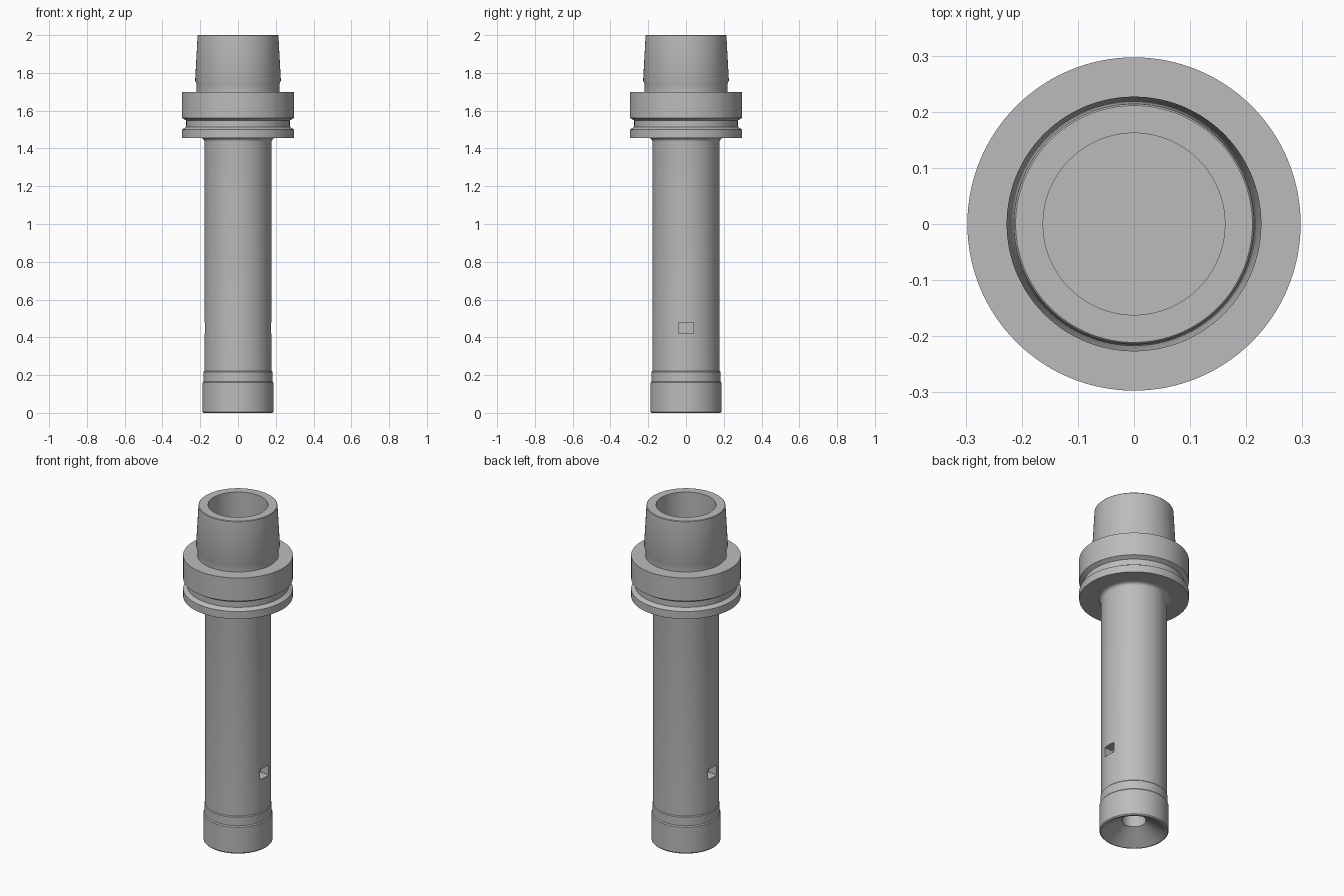
import bpy, bmesh
from math import cos, sin, pi, radians

cube = bpy.data.objects.get("Cube")
if cube:
    bpy.data.objects.remove(cube, do_unlink=True)

SIDES = 128

steel = bpy.data.materials.new("plain steel grey")
steel.use_nodes = True
grey = (0.5, 0.5, 0.5, 1)
steel.diffuse_color = grey
steel.node_tree.nodes["Principled BSDF"].inputs["Base Color"].default_value = grey


def finish(obj):
    bpy.ops.object.select_all(action="DESELECT")
    obj.select_set(True)
    bpy.context.view_layer.objects.active = obj
    bpy.ops.object.shade_smooth_by_angle(angle=radians(25))


def lathe(name, profile):
    """Revolve (radius, height) points round z; a zero radius closes on the axis."""
    bm = bmesh.new()
    rings = []
    for r, z in profile:
        if r == 0:
            rings.append([bm.verts.new((0, 0, z))] * SIDES)
        else:
            rings.append([bm.verts.new((r * cos(2 * pi * i / SIDES), r * sin(2 * pi * i / SIDES), z))
                          for i in range(SIDES)])
    for low, high in zip(rings, rings[1:]):
        for i in range(SIDES):
            j = (i + 1) % SIDES
            corners = [low[i], low[j], high[j], high[i]]
            bm.faces.new(list(dict.fromkeys(corners)))
    mesh = bpy.data.meshes.new(name)
    bm.to_mesh(mesh)
    bm.free()
    mesh.materials.append(steel)
    obj = bpy.data.objects.new(name, mesh)
    bpy.context.collection.objects.link(obj)
    finish(obj)
    return obj


# Hollow tapered shank with a relief at its root
lathe("taper_shank", [(0.22, 1.695), (0.22, 1.74), (0.227, 1.76), (0.214, 1.997), (0.211, 2.0),
                      (0.162, 2.0), (0.162, 1.7), (0, 1.7)])

# Gripping flange with a bevelled groove
lathe("flange", [(0.17, 1.455), (0.297, 1.455), (0.297, 1.5), (0.274, 1.514), (0.274, 1.548),
                 (0.297, 1.562), (0.297, 1.7), (0.2, 1.7)])

# Long body: blind bore below, fillet under the flange
fillet = [(0.198 - 0.02 * cos(a * pi / 10), 1.435 + 0.02 * sin(a * pi / 10)) for a in range(6)]
body = lathe("body", [(0, 0.35), (0.065, 0.35), (0.065, 0.16), (0.182, 0.16), (0.182, 0.217),
                      (0.178, 0.222)] + fillet + [(0, 1.455)])

# Spanner pockets on both sides
for side in (-1, 1):
    bpy.ops.mesh.primitive_cube_add(size=1, location=(side * 0.17, 0, 0.449))
    cutter = bpy.context.object
    cutter.name = "pocket_cutter"
    cutter.scale = (0.1, 0.078, 0.06)
    cutter.hide_render = True
    cutter.data.materials.append(steel)
    cut = body.modifiers.new("pocket", "BOOLEAN")
    cut.operation = "DIFFERENCE"
    cut.solver = "EXACT"
    cut.object = cutter
    bpy.context.view_layer.objects.active = body
    bpy.ops.object.modifier_apply(modifier=cut.name)
    bpy.data.objects.remove(cutter, do_unlink=True)
finish(body)

# End cap with a conical mouth leading to the bore
lathe("end_cap", [(0.065, 0.165), (0.065, 0.07), (0.088, 0.055), (0.172, 0), (0.182, 0),
                  (0.187, 0.006), (0.187, 0.16), (0.182, 0.166)])
